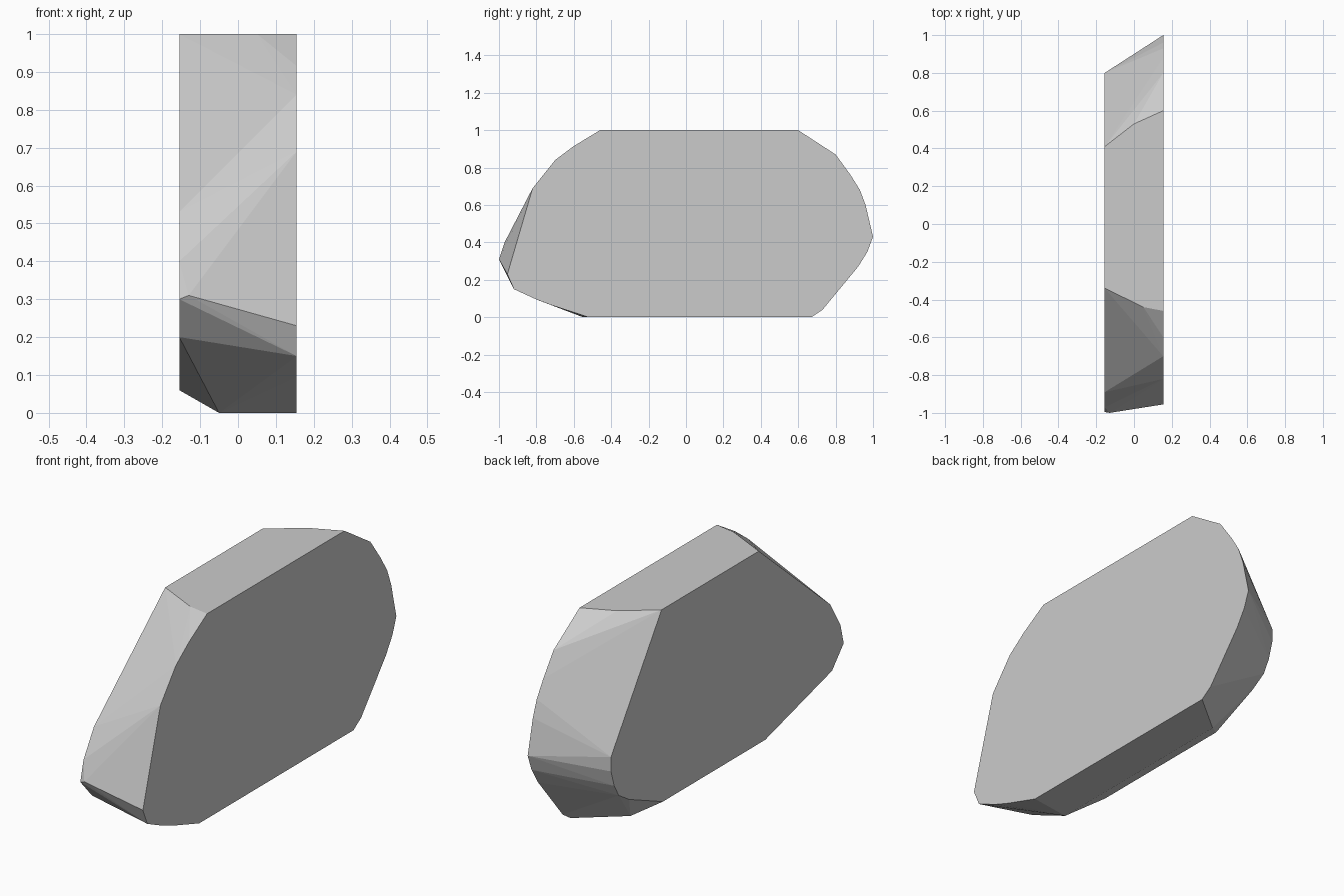
import bpy, bmesh, math

if "Cube" in bpy.data.objects:
    bpy.data.objects.remove(bpy.data.objects["Cube"])

HALF = 0.155  # half thickness of the slab

# Outlines (y, z) of the two flat sides of the stone
right_side = [(-.46, 1), (.60, 1), (.80, .87), (.88, .76), (.93, .68), (.96, .60),
              (1, .43), (.97, .35), (.92, .27), (.73, .04), (.67, 0), (-.52, 0),
              (-.72, .065), (-.80, .095), (-.92, .15), (-.955, .23), (-.82, .69),
              (-.70, .84), (-.60, .915)]
left_side = [(.41, 1), (.80, .43), (.80, .36), (.775, .28), (.74, .22), (.66, .17),
             (.40, .06), (-.39, .06), (-.72, .15), (-.905, .20), (-.995, .30),
             (-.97, .40), (-.89, .53), (-.34, 1)]
# Extra corners on the rim between the sides
rim = [(-.13, -1, .31), (0, .53, 1), (.05, -.44, 1), (-.05, -.55, 0), (-.05, .5, 0)]

points = [(HALF, y, z) for y, z in right_side]
points += [(-HALF, y, z) for y, z in left_side] + rim

# Chiselled stone slab: hull stretched over the two outlines
bm = bmesh.new()
for p in points:
    bm.verts.new(p)
hull = bmesh.ops.convex_hull(bm, input=bm.verts)
loose = {g for g in hull["geom_interior"] + hull["geom_unused"]
         if isinstance(g, bmesh.types.BMVert)}
bmesh.ops.delete(bm, geom=list(loose), context='VERTS')
bmesh.ops.dissolve_limit(bm, angle_limit=math.radians(0.5),
                         verts=bm.verts, edges=bm.edges)
bmesh.ops.recalc_face_normals(bm, faces=bm.faces)

mesh = bpy.data.meshes.new("stone_slab")
bm.to_mesh(mesh)
bm.free()
slab = bpy.data.objects.new("stone_slab", mesh)
bpy.context.collection.objects.link(slab)
